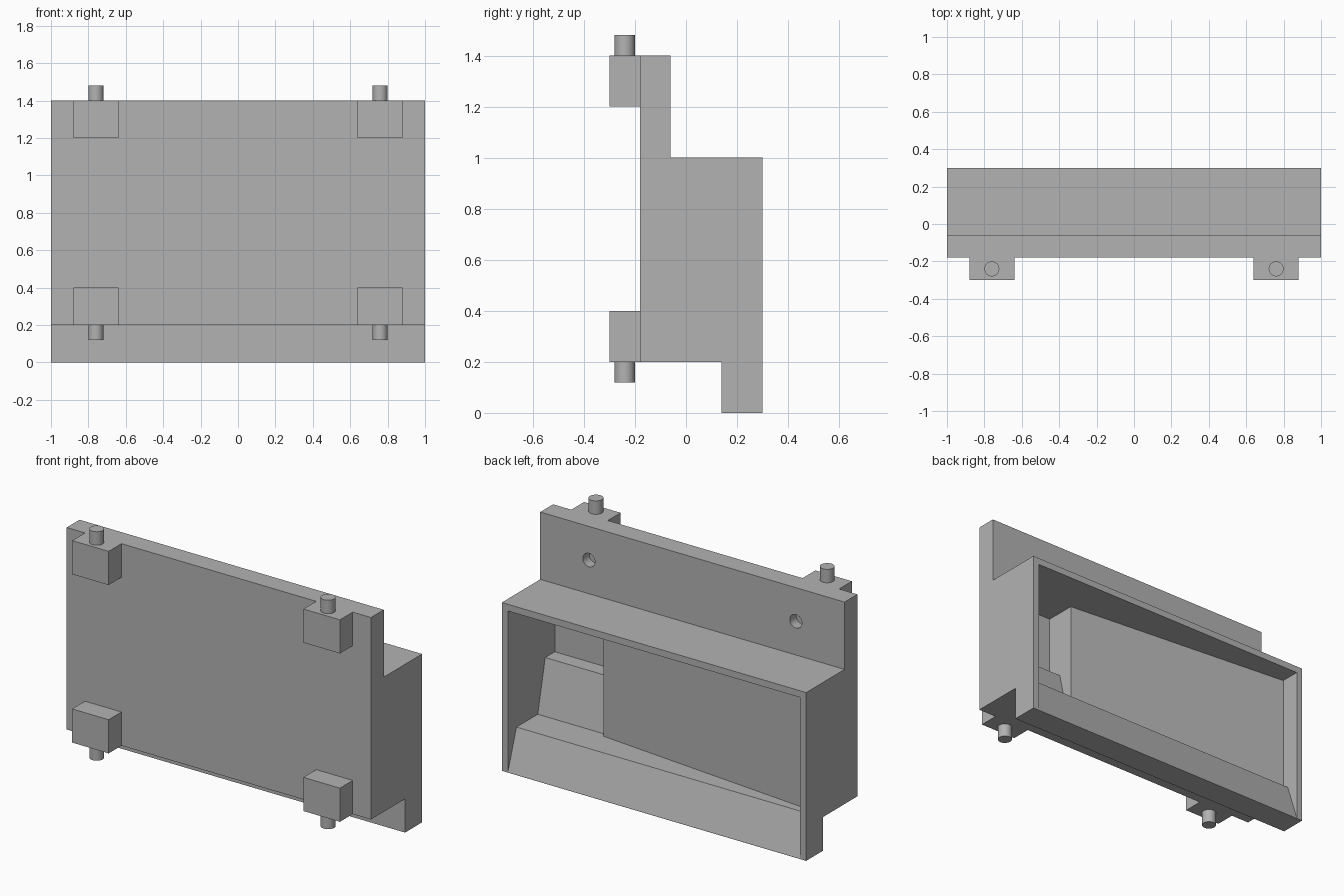
import bpy, bmesh
from mathutils import Matrix, Vector

cube = bpy.data.objects.get("Cube")
if cube:
    bpy.data.objects.remove(cube, do_unlink=True)

grey = bpy.data.materials.new("plain grey")
grey.use_nodes = True
grey.diffuse_color = (0.45, 0.45, 0.45, 1)
grey.node_tree.nodes["Principled BSDF"].inputs["Base Color"].default_value = grey.diffuse_color


def finish(name, bm):
    bmesh.ops.recalc_face_normals(bm, faces=bm.faces)
    mesh = bpy.data.meshes.new(name)
    bm.to_mesh(mesh)
    bm.free()
    mesh.materials.append(grey)
    obj = bpy.data.objects.new(name, mesh)
    bpy.context.collection.objects.link(obj)
    return obj


def prism(name, points, axis, low, high):
    """Extrude a flat outline along x (outline in y, z) or z (outline in x, y)."""
    bm = bmesh.new()
    place = (lambda a, b: (low, a, b)) if axis == "x" else (lambda a, b: (a, b, low))
    face = bm.faces.new([bm.verts.new(place(a, b)) for a, b in points])
    grown = bmesh.ops.extrude_face_region(bm, geom=[face])["geom"]
    step = Vector((high - low, 0, 0)) if axis == "x" else Vector((0, 0, high - low))
    bmesh.ops.translate(bm, vec=step, verts=[g for g in grown if isinstance(g, bmesh.types.BMVert)])
    return finish(name, bm)


def cylinder(name, centre, radius, depth, axis="z"):
    bm = bmesh.new()
    turn = Matrix.Rotation(1.5707963, 4, "X") if axis == "y" else Matrix()
    bmesh.ops.create_cone(bm, cap_ends=True, segments=32, radius1=radius, radius2=radius,
                          depth=depth, matrix=Matrix.Translation(centre) @ turn)
    obj = finish(name, bm)
    bpy.ops.object.select_all(action="DESELECT")
    obj.select_set(True)
    bpy.context.view_layer.objects.active = obj
    bpy.ops.object.shade_smooth_by_angle()
    return obj


def cut(target, cutter):
    mod = target.modifiers.new("cut", "BOOLEAN")
    mod.operation, mod.solver, mod.object = "DIFFERENCE", "EXACT", cutter
    cutter.hide_render = True
    bpy.context.view_layer.objects.active = target
    bpy.ops.object.modifier_apply(modifier=mod.name)
    bpy.data.objects.remove(cutter, do_unlink=True)


# Housing with mounting plate above and drip lip below
housing = prism("housing", [(-.18, .2), (.14, .2), (.14, 0), (.3, 0), (.3, 1), (-.06, 1),
                            (-.06, 1.4), (-.18, 1.4)], "x", -1, 1)

# Open recess with sloped sill and low ledge
cut(housing, prism("recess_cutter", [(.34, .004), (.3, .004), (.22, .24), (.02, .24), (-.05, .55),
                                     (-.14, .55), (-.14, .96), (.34, .96)], "x", -.96, .96))

# Slanted block filling most of the recess
prism("slanted_block", [(.51, -.16), (.51, .047), (-.98, .182), (-.98, -.16)], "z", .22, .98)

for side, s in (("left", 1), ("right", -1)):
    # Blind screw hole in the mounting plate
    cut(housing, cylinder("hole_cutter", (s * .68, -.06, 1.2), .04, .12, "y"))
    # Hinge blocks and pegs
    for level, z, peg_z in (("upper", 1.2, 1.43), ("lower", .2, .17)):
        a, b = s * .64, s * .88
        prism(f"{side}_{level}_hinge_block", [(a, -.3), (b, -.3), (b, -.18), (a, -.18)], "z", z, z + .2)
        cylinder(f"{side}_{level}_peg", (s * .76, -.24, peg_z), .04, .1)
